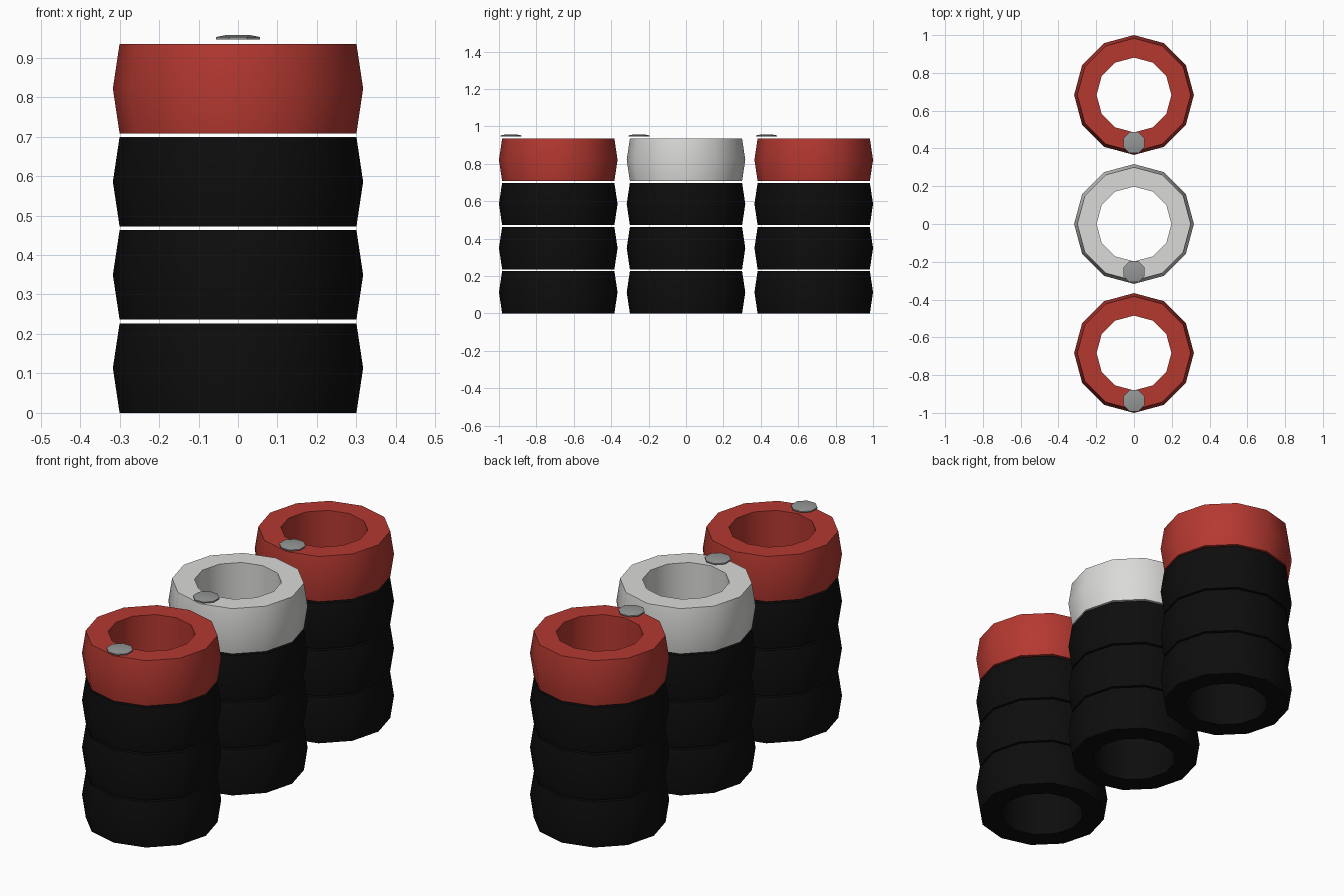
import bpy, bmesh
from math import cos, sin, pi, radians

old = bpy.data.objects.get("Cube")
if old:
    bpy.data.objects.remove(old, do_unlink=True)


def material(name, rgb):
    m = bpy.data.materials.new(name)
    m.use_nodes = True
    col = (*rgb, 1)
    m.diffuse_color = col
    m.node_tree.nodes["Principled BSDF"].inputs["Base Color"].default_value = col
    return m


rubber = material("black rubber", (0.004, 0.004, 0.004))
red = material("red paint", (0.46, 0.04, 0.03))
white = material("white paint", (0.70, 0.70, 0.68))
metal = material("grey metal", (0.30, 0.31, 0.31))


def lathe(name, profile, sides, turn, loc, mat, closed):
    """Revolve (radius, z) points around z; closed joins the last to the first."""
    bm = bmesh.new()
    rings = []
    for r, z in profile:
        angles = [turn + 2 * pi * i / sides for i in range(sides)]
        rings.append([bm.verts.new((r * cos(a), r * sin(a), z)) for a in angles])
    pairs = list(zip(rings, rings[1:]))
    if closed:
        pairs.append((rings[-1], rings[0]))
    else:
        bm.faces.new(rings[0][::-1])
        bm.faces.new(rings[-1])
    for low, high in pairs:
        for i in range(sides):
            j = (i + 1) % sides
            bm.faces.new((low[i], low[j], high[j], high[i]))
    bmesh.ops.recalc_face_normals(bm, faces=bm.faces)
    mesh = bpy.data.meshes.new(name)
    bm.to_mesh(mesh)
    bm.free()
    mesh.materials.append(mat)
    ob = bpy.data.objects.new(name, mesh)
    ob.location = loc
    bpy.context.collection.objects.link(ob)
    bpy.ops.object.select_all(action='DESELECT')
    ob.select_set(True)
    bpy.context.view_layer.objects.active = ob
    bpy.ops.object.shade_smooth_by_angle(angle=radians(40))
    return ob


HEIGHT, PITCH, SPACING = 0.227, 0.236, 0.683
tyre = [(0.198, 0), (0.3, 0), (0.317, HEIGHT / 2), (0.3, HEIGHT), (0.198, HEIGHT)]
cap = [(0.061, 0), (0.061, 0.006), (0.034, 0.011)]

# Three stacks of four tyres, the top one painted
for row, (place, paint) in enumerate((("front", red), ("middle", white), ("back", red))):
    y = (row - 1) * SPACING
    for level in range(4):
        lathe(f"{place}_tyre_{level + 1}", tyre, 12, 0, (0, y, level * PITCH),
              paint if level == 3 else rubber, True)
    # Small bolt cap hovering over the front of the rim
    lathe(f"{place}_bolt_cap", cap, 8, pi / 8, (0, y - 0.252, 0.946), metal, False)
